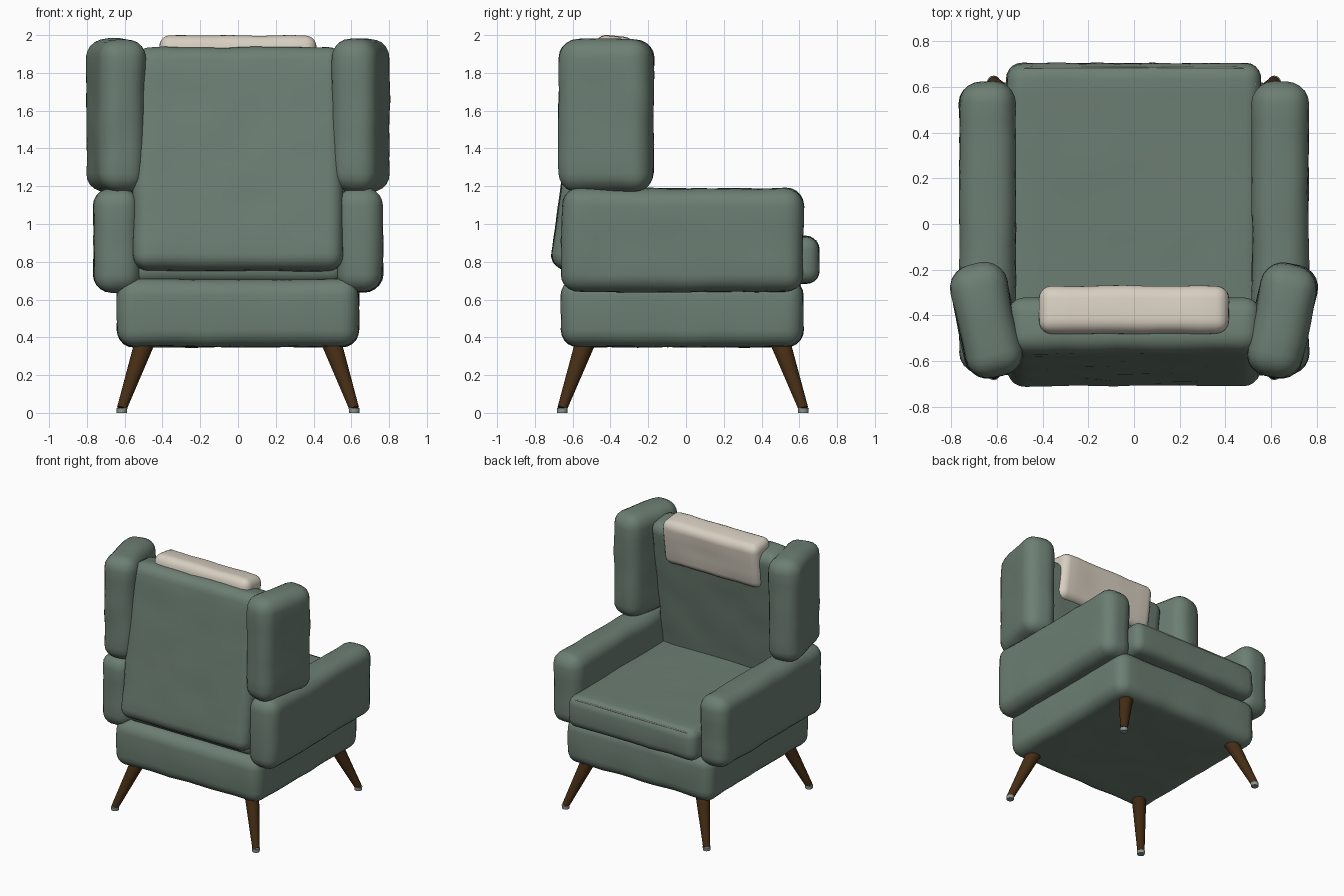
import bpy, bmesh, math
from mathutils import Vector, Matrix, noise

if "Cube" in bpy.data.objects:
    bpy.data.objects.remove(bpy.data.objects["Cube"], do_unlink=True)


def material(name, rgb, rough=0.8):
    m = bpy.data.materials.new(name)
    m.use_nodes = True
    m.diffuse_color = (*rgb, 1)
    bsdf = m.node_tree.nodes["Principled BSDF"]
    bsdf.inputs["Base Color"].default_value = (*rgb, 1)
    bsdf.inputs["Roughness"].default_value = rough
    return m


GREEN = material("green fabric", (0.15, 0.21, 0.17))
CREAM = material("cream fabric", (0.68, 0.62, 0.53))
WOOD = material("dark wood", (0.06, 0.026, 0.007), 0.5)
METAL = material("grey foot cap", (0.27, 0.31, 0.29), 0.4)


def finish(bm, name, mat, angle=60):
    mesh = bpy.data.meshes.new(name)
    bm.to_mesh(mesh)
    bm.free()
    mesh.materials.append(mat)
    ob = bpy.data.objects.new(name, mesh)
    bpy.context.collection.objects.link(ob)
    bpy.ops.object.select_all(action="DESELECT")
    ob.select_set(True)
    bpy.context.view_layer.objects.active = ob
    bpy.ops.object.shade_smooth_by_angle(angle=math.radians(angle))
    return ob


def cushion(name, centre, size, radius, mat=GREEN, lean=0, turn=0, wobble=0.008):
    """Rounded upholstered block with slightly uneven padding."""
    bm = bmesh.new()
    bmesh.ops.create_cube(bm, size=1)
    bmesh.ops.scale(bm, vec=size, verts=bm.verts)
    bmesh.ops.bevel(bm, geom=bm.edges[:], offset=radius, segments=5,
                    profile=0.5, affect="EDGES")
    # Extra loops across the flat areas carry the unevenness
    for axis in range(3):
        half = size[axis] / 2 - radius
        steps = max(1, round(2 * half / 0.08))
        normal = Vector((0, 0, 0))
        normal[axis] = 1
        for i in range(1, steps):
            point = normal * (-half + 2 * half * i / steps)
            bmesh.ops.bisect_plane(bm, geom=bm.verts[:] + bm.edges[:] + bm.faces[:],
                                   plane_co=point, plane_no=normal)
    bm.normal_update()
    seed = Vector(centre) * 5
    moves = [(v, v.normal * noise.noise(v.co * 6 + seed) * wobble) for v in bm.verts]
    for v, move in moves:
        v.co += move
    place = (Matrix.Translation(centre) @ Matrix.Rotation(math.radians(turn), 4, "Z")
             @ Matrix.Rotation(math.radians(lean), 4, "X"))
    bmesh.ops.transform(bm, matrix=place, verts=bm.verts)
    return finish(bm, name, mat)


def tapered_rod(name, low, high, r_low, r_high, mat):
    low, high = Vector(low), Vector(high)
    axis = high - low
    bm = bmesh.new()
    bmesh.ops.create_cone(bm, cap_ends=True, segments=24, radius1=r_low,
                          radius2=r_high, depth=axis.length)
    place = (Matrix.Translation((low + high) / 2)
             @ Vector((0, 0, 1)).rotation_difference(axis).to_matrix().to_4x4())
    bmesh.ops.transform(bm, matrix=place, verts=bm.verts)
    return finish(bm, name, mat, 40)


# Body
cushion("seat_base", (0, -0.02, 0.53), (1.28, 1.28, 0.36), 0.09)
cushion("seat_cushion", (0, 0.05, 0.81), (1.12, 1.31, 0.25), 0.07, wobble=0.006)
cushion("backrest", (0, -0.515, 1.34), (1.11, 0.25, 1.19), 0.08, lean=-8)
cushion("headrest", (0, -0.393, 1.815), (0.84, 0.21, 0.36), 0.06, CREAM, lean=-8)

# Arms and wings on both sides
for side, word in ((1, "left"), (-1, "right")):
    cushion(f"{word}_arm", (side * 0.642, -0.018, 0.915), (0.245, 1.28, 0.55), 0.095)
    cushion(f"{word}_wing", (side * 0.648, -0.422, 1.575), (0.25, 0.5, 0.81), 0.1,
            turn=-12 * side)

# Splayed legs with foot caps
for side, word in ((1, "left"), (-1, "right")):
    for end, place in ((-1, "rear"), (1, "front")):
        foot = Vector((side * 0.615, end * 0.638 - 0.017, 0.024))
        top = Vector((side * 0.485, end * 0.507 - 0.017, 0.4))
        tapered_rod(f"{place}_{word}_leg", foot, top, 0.026, 0.055, WOOD)
        tapered_rod(f"{place}_{word}_foot_cap", (foot.x, foot.y, 0),
                    (foot.x, foot.y, 0.026), 0.027, 0.029, METAL)

# Thin piping along the front edge of the seat
piping = bpy.data.curves.new("seat_piping", "CURVE")
piping.dimensions = "3D"
piping.bevel_depth = 0.004
piping.bevel_resolution = 1
path = [(0.535, 0.6), (0.52, 0.655), (0.48, 0.685), (0, 0.688)]
path += [(-x, y) for x, y in reversed(path[:-1])]
line = piping.splines.new("POLY")
line.points.add(len(path) - 1)
for p, (x, y) in zip(line.points, path):
    p.co = (x, y, 0.913, 1)
piping.materials.append(CREAM)
bpy.context.collection.objects.link(bpy.data.objects.new("seat_piping", piping))
